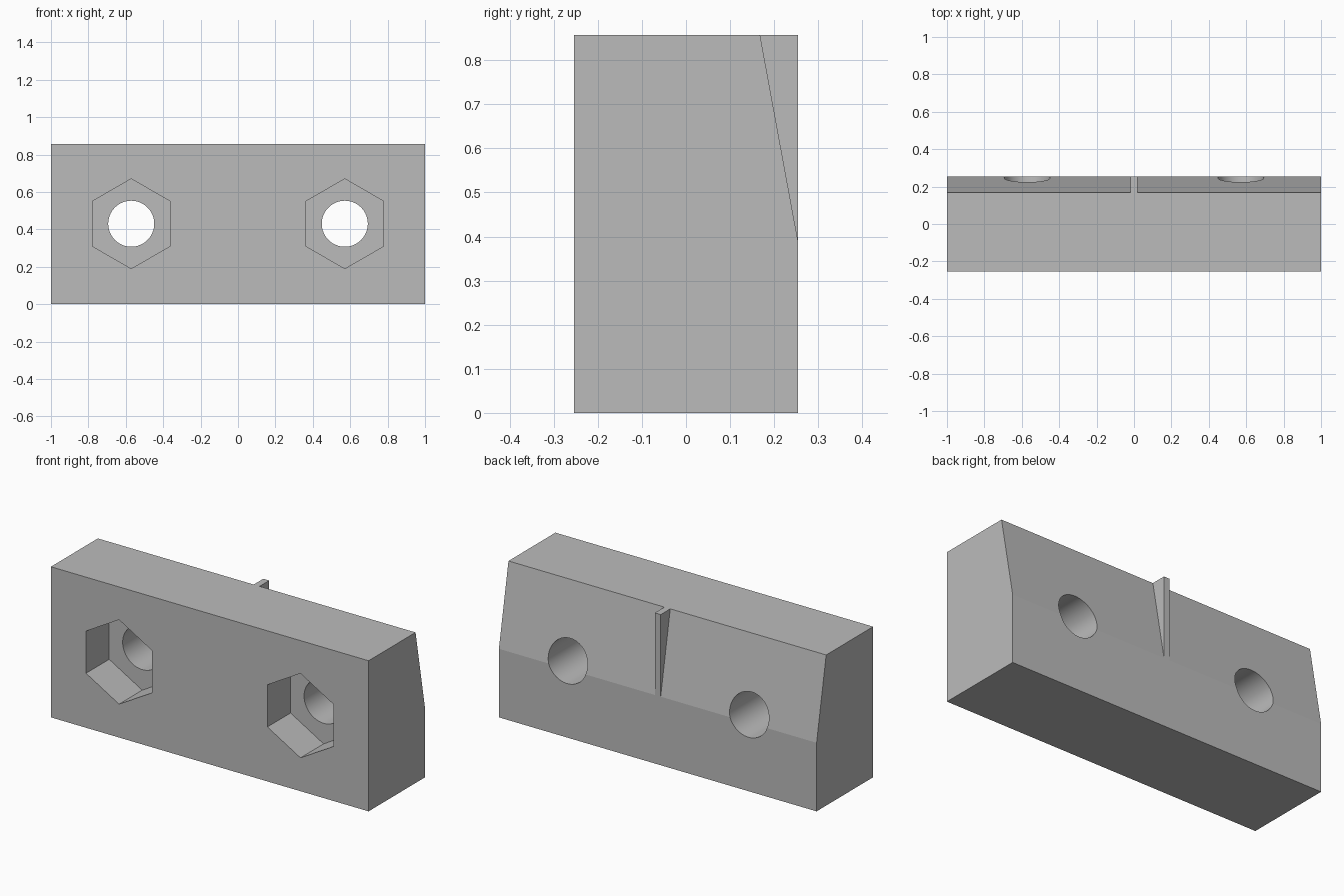
import bpy
import bmesh
from math import radians, pi

cube = bpy.data.objects.get("Cube")
if cube:
    bpy.data.objects.remove(cube, do_unlink=True)

LENGTH, DEPTH, HEIGHT = 2.0, 0.508, 0.857
FRONT, BACK = -DEPTH / 2, DEPTH / 2
SLOPE_Z, SLOPE_Y = 0.39, 0.168      # bottom height and top depth of the sloped back
HOLE_X, HOLE_Z = 0.571, 0.43
POCKET_DEPTH = 0.208

grey = bpy.data.materials.new("plain grey")
grey.use_nodes = True
colour = (0.5, 0.5, 0.5, 1)
grey.diffuse_color = colour
grey.node_tree.nodes["Principled BSDF"].inputs["Base Color"].default_value = colour


def prism(name, profile, width):
    """Extrude a (y, z) profile along x, centred on x = 0."""
    bm = bmesh.new()
    face = bm.faces.new([bm.verts.new((-width / 2, y, z)) for y, z in profile])
    out = bmesh.ops.extrude_face_region(bm, geom=[face])
    moved = [v for v in out["geom"] if isinstance(v, bmesh.types.BMVert)]
    bmesh.ops.translate(bm, verts=moved, vec=(width, 0, 0))
    bmesh.ops.recalc_face_normals(bm, faces=bm.faces)
    mesh = bpy.data.meshes.new(name)
    bm.to_mesh(mesh)
    bm.free()
    mesh.materials.append(grey)
    obj = bpy.data.objects.new(name, mesh)
    bpy.context.collection.objects.link(obj)
    return obj


def drill(target, sides, radius, x, y_start, y_end):
    """Cut a straight hole along y with the given number of sides."""
    bpy.ops.mesh.primitive_cylinder_add(
        vertices=sides, radius=radius, depth=y_end - y_start,
        location=(x, (y_start + y_end) / 2, HOLE_Z), rotation=(pi / 2, 0, 0))
    cutter = bpy.context.object
    cutter.hide_render = True
    cutter.data.materials.append(grey)
    mod = target.modifiers.new("hole", "BOOLEAN")
    mod.operation, mod.solver, mod.object = "DIFFERENCE", "EXACT", cutter
    bpy.context.view_layer.objects.active = target
    bpy.ops.object.modifier_apply(modifier=mod.name)
    bpy.data.objects.remove(cutter, do_unlink=True)


# Block with a sloped upper back
block = prism("clamp_block", [(FRONT, 0), (BACK, 0), (BACK, SLOPE_Z),
                              (SLOPE_Y, HEIGHT), (FRONT, HEIGHT)], LENGTH)

# Bolt holes with hexagonal nut pockets in the front
for x in (-HOLE_X, HOLE_X):
    drill(block, 64, 0.123, x, FRONT - 0.1, BACK + 0.1)
    drill(block, 6, 0.24, x, FRONT - 0.1, FRONT + POCKET_DEPTH)

# Thin wedge rib that fills the slope out to the back plane
prism("centre_rib", [(BACK, SLOPE_Z), (BACK, HEIGHT), (SLOPE_Y, HEIGHT)], 0.037)

# Smooth hole walls, crisp edges elsewhere
bpy.ops.object.select_all(action="DESELECT")
block.select_set(True)
bpy.context.view_layer.objects.active = block
bpy.ops.object.shade_smooth_by_angle(angle=radians(8))
